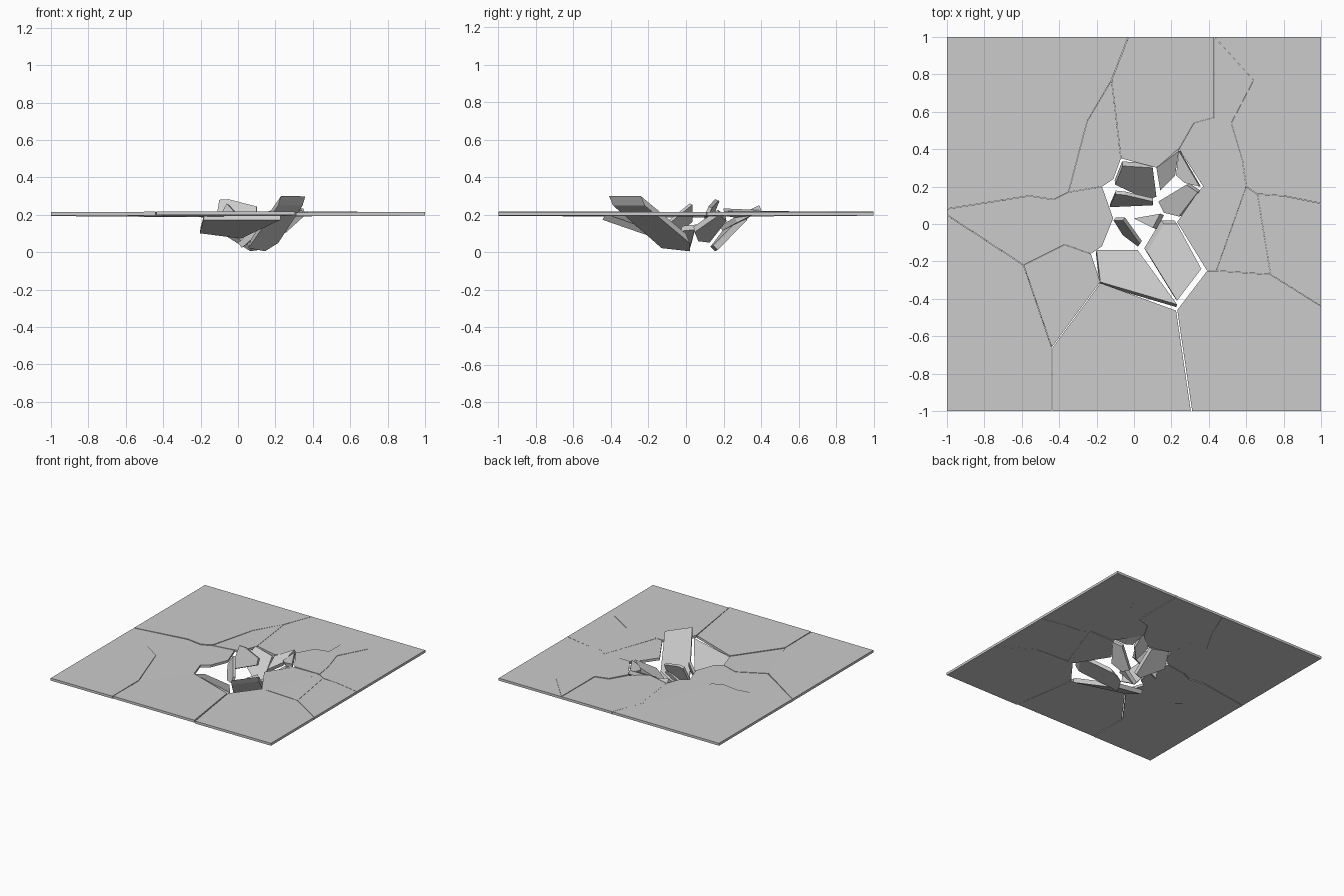
import bpy
from mathutils import Vector

if "Cube" in bpy.data.objects:
    bpy.data.objects.remove(bpy.data.objects["Cube"])

TOP = 0.215      # upper surface of the slab


def shard(name, pts, z, slope, drop, keep=1.0):
    """Prism over a plan outline; top plane has height z at the first point."""
    n = len(pts)
    cx = sum(p[0] for p in pts) / n
    cy = sum(p[1] for p in pts) / n
    x0, y0 = pts[0]
    top = []
    for x, y in pts:
        x = x if abs(x) == 1 else cx + (x - cx) * keep
        y = y if abs(y) == 1 else cy + (y - cy) * keep
        top.append(Vector((x, y, z + slope[0] * (x - x0) + slope[1] * (y - y0))))
    if not isinstance(drop, tuple):     # plain number: thickness along the normal
        drop = -drop * Vector((-slope[0], -slope[1], 1)).normalized()
    low = [v + Vector(drop) for v in top]
    for v in low:
        v.z = max(v.z, 0.005)
    area = sum(pts[i][0] * pts[(i + 1) % n][1] - pts[(i + 1) % n][0] * pts[i][1] for i in range(n))
    faces = [list(range(n)), list(range(2 * n - 1, n - 1, -1))]
    faces += [[i, n + i, n + (i + 1) % n, (i + 1) % n] for i in range(n)]
    if area < 0:
        faces = [f[::-1] for f in faces]
    me = bpy.data.meshes.new(name)
    me.from_pydata(top + low, [], faces)
    ob = bpy.data.objects.new(name, me)
    bpy.context.collection.objects.link(ob)
    return ob


# shared crack corners: hole rim
a, b, c, d = (-.07, .35), (.12, .30), (.24, .40), (.37, .20)
e, f, g, h = (.34, .17), (.23, .01), (.39, -.25), (.23, -.46)
i, j, k, l = (-.18, -.31), (-.23, -.16), (-.17, -.12), (-.11, .03)
m, n = (-.17, .20), (-.11, .24)
# crack junctions away from the hole
top1, up1, up2, lf1 = (-.03, 1), (-.12, .77), (-.25, .55), (-.35, .17)
lf2, lf3, lf4, lf5 = (-.43, .13), (-.56, .15), (-1, .08), (-1, .05)
sw1, sw2, sw3, bot1 = (-.59, -.22), (-.37, -.11), (-.44, -.66), (-.44, -1)
bot2, se1, se2, rt1 = (.31, -1), (.44, -.25), (.73, -.27), (1, -.44)
e1, e2, e3, rt2 = (.60, .20), (.66, .16), (.80, .15), (1, .11)
ne1, ne2, ne3 = (.58, .34), (.52, .54), (.64, .77)
ne4, ne5, top2 = (.32, .54), (.43, .57), (.43, 1)

# flat cracked plates: outline, height offset, tiny tilt
plates = {
    "back_left": ([(-1, 1), top1, up1, up2, lf1, lf2, lf3, lf4], 0, (0, 0)),
    "back_wedge": ([up1, a, n, m, lf1, up2], 0, (0, .008)),
    "left": ([lf4, lf3, lf2, lf1, m, l, k, j, sw2, sw1, lf5], -.002, (-.008, 0)),
    "front_left": ([lf5, sw1, sw3, bot1, (-1, -1)], 0, (.002, 0)),
    "inner_left": ([sw1, sw2, j, i, sw3], -.002, (-.012, 0)),
    "front": ([sw3, i, h, bot2, bot1], 0, (0, -.01)),
    "front_right": ([rt1, (1, -1), bot2, h, g, se1, se2], 0, (.003, 0)),
    "inner_right": ([e1, se1, g, f, e, d], 0, (.015, 0)),
    "middle_right": ([e1, e2, se2, se1], 0, (.004, 0)),
    "right": ([rt2, rt1, se2, e2, e3], 0, (.003, 0)),
    "back_right": ([rt2, (1, 1), top2, ne3, ne2, ne1, e1, e2, e3], 0, (0, 0)),
    "back": ([top1, up1, a, b, c, ne4, ne5, top2], 0, (0, .006)),
    "inner_back": ([e1, d, c, ne4, ne5, top2, ne3, ne2, ne1], .002, (-.006, 0)),
}
for name, (pts, dz, tilt) in plates.items():
    shard("plate_" + name, pts, TOP + dz, tilt, .02,
          .985 if name == "front" else .996)

# broken chunks tipping into the hole: outline, first point height, slope, drop
chunks = {
    "raised_right": ([(.23, -.41), (.07, -.15), (.16, 0), (.23, 0), (.36, -.24)],
                     .30, (.63, -.49), (-.015, .02, -.05)),
    "front": ([(-.18, -.31), (.23, -.43), (.02, -.14), (-.20, -.14)],
              .205, (-.13, -.44), .035),
    "steep_left": ([(-.10, .16), (-.05, .155), (.10, .12), (.10, .10), (-.13, .09)],
                   .28, (.3, 2.4), .02),
    "steep_front": ([(-.06, .02), (-.11, .02), (-.06, -.06), (.02, -.12), (.03, -.105)],
                    .26, (1.8, 2.1), .02),
    "small_middle": ([(0, .03), (.10, -.02), (.14, .055)],
                     .05, (.75, -.3), .035),
    "back": ([(-.10, .21), (-.06, .31), (.10, .30), (.12, .145), (.07, .13)],
             .135, (-.15, 1.0), .035),
    "right": ([(.13, .12), (.28, .21), (.34, .17), (.24, .04), (.16, .06)],
              .08, (.65, .2), .035),
    "back_right": ([(.12, .30), (.24, .39), (.22, .26), (.14, .18)],
                   .20, (.05, .5), .03),
    "rim_right": ([(.24, .39), (.35, .20), (.27, .22), (.225, .26)],
                  .225, (.25, .1), .025),
}
for name, (pts, z, slope, drop) in chunks.items():
    shard("chunk_" + name, pts, z, slope, drop)
